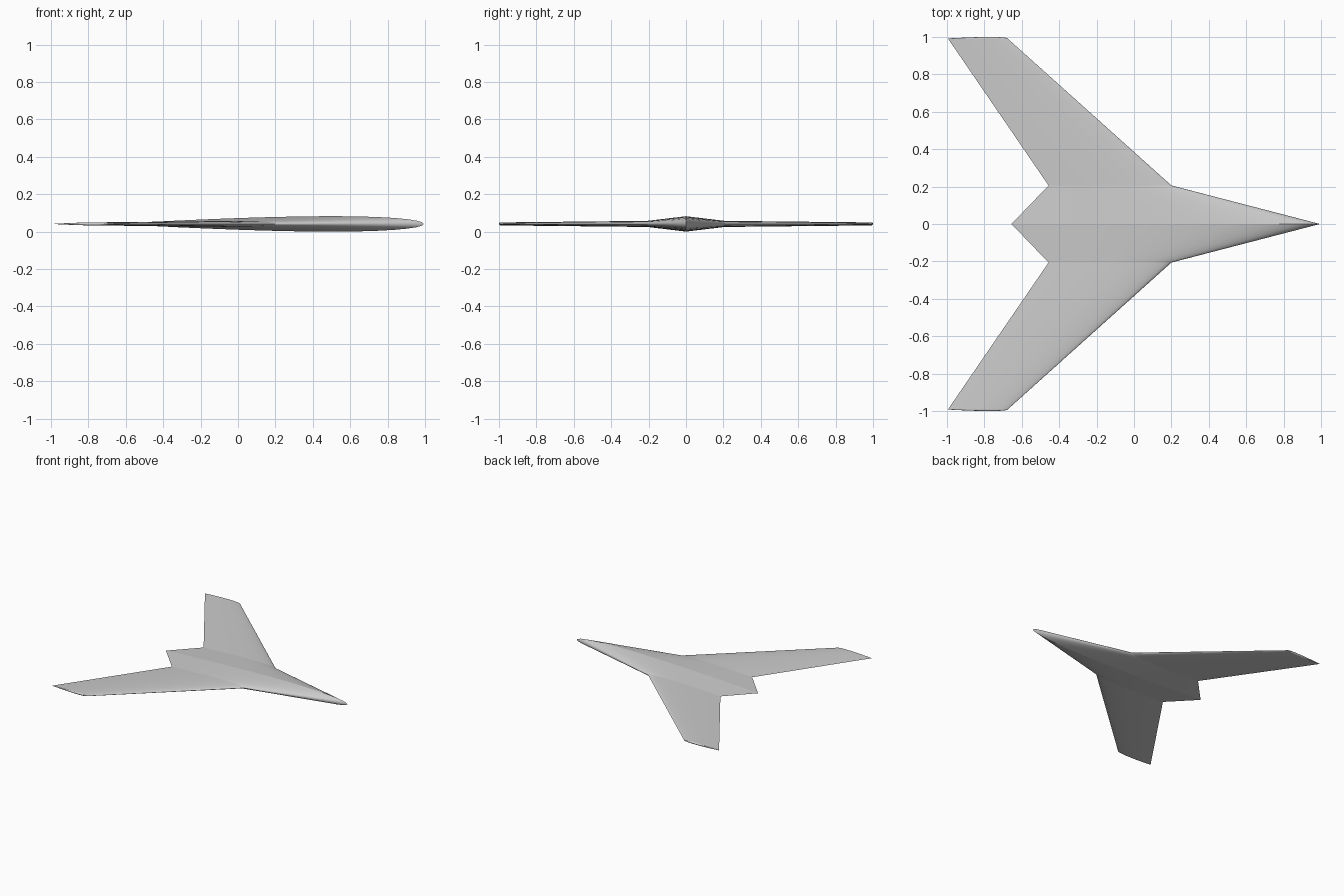
import bpy, bmesh, math

if "Cube" in bpy.data.objects:
    bpy.data.objects.remove(bpy.data.objects["Cube"], do_unlink=True)

THICKNESS = 0.05
MID_Z = 0.0415
STEPS = 20      # chord divisions per side
CAP_STEPS = 4   # rings in the rounded wingtip


def half_thickness(t):
    """Symmetric aerofoil with a closed trailing edge."""
    return 5 * THICKNESS * (0.2969 * math.sqrt(t) - 0.126 * t - 0.3516 * t**2
                            + 0.2843 * t**3 - 0.1036 * t**4)


def section(bm, y, nose, tail, side=1, roll=0.0):
    """Aerofoil loop; roll turns it outward to form the rounded tip."""
    chord, ring = nose - tail, []
    for i in range(2 * STEPS):
        a = math.pi * i / STEPS
        t = (1 + math.cos(a)) / 2
        h = max(half_thickness(t), 0) * chord
        up = 1 if i <= STEPS else -1
        ring.append(bm.verts.new((nose - t * chord,
                                  side * (y + h * math.sin(roll)),
                                  MID_Z + up * h * math.cos(roll))))
    return ring


# Half-span stations: y, leading edge x, trailing edge x
stations = [(0.206, 0.20, -0.457), (0.992, -0.676, -0.995)]
root = (0.0, 0.994, -0.655)

bm = bmesh.new()
centre = section(bm, *root)
seams = [centre]
for side in (1, -1):
    rings = [centre] + [section(bm, *s, side) for s in stations]
    seams += rings[1:]
    # Rounded wingtip
    for k in range(1, CAP_STEPS + 1):
        rings.append(section(bm, *stations[-1], side, math.pi / 2 * k / CAP_STEPS))
    for a, b in zip(rings, rings[1:]):
        for i in range(2 * STEPS):
            j = (i + 1) % (2 * STEPS)
            bm.faces.new((a[i], a[j], b[j], b[i]))

bmesh.ops.remove_doubles(bm, verts=bm.verts, dist=1e-5)
bmesh.ops.dissolve_degenerate(bm, edges=bm.edges, dist=1e-6)
bmesh.ops.recalc_face_normals(bm, faces=bm.faces)

mesh = bpy.data.meshes.new("flying_wing")
bm.to_mesh(mesh)
bm.free()
wing = bpy.data.objects.new("flying_wing", mesh)
bpy.context.collection.objects.link(wing)

# Plain grey skin
grey = bpy.data.materials.new("light_grey")
grey.use_nodes = True
colour = (0.6, 0.6, 0.6, 1)
grey.diffuse_color = colour
grey.node_tree.nodes["Principled BSDF"].inputs["Base Color"].default_value = colour
mesh.materials.append(grey)

# Smooth skin with creases at the ridge, the wing roots and the tips
bpy.context.view_layer.objects.active = wing
wing.select_set(True)
bpy.ops.object.shade_smooth_by_angle(angle=math.radians(35))
for edge in mesh.edges:
    ys = [abs(mesh.vertices[v].co.y) for v in edge.vertices]
    if any(all(abs(y - s[0]) < 1e-4 for y in ys) for s in [root] + stations):
        edge.use_edge_sharp = True
